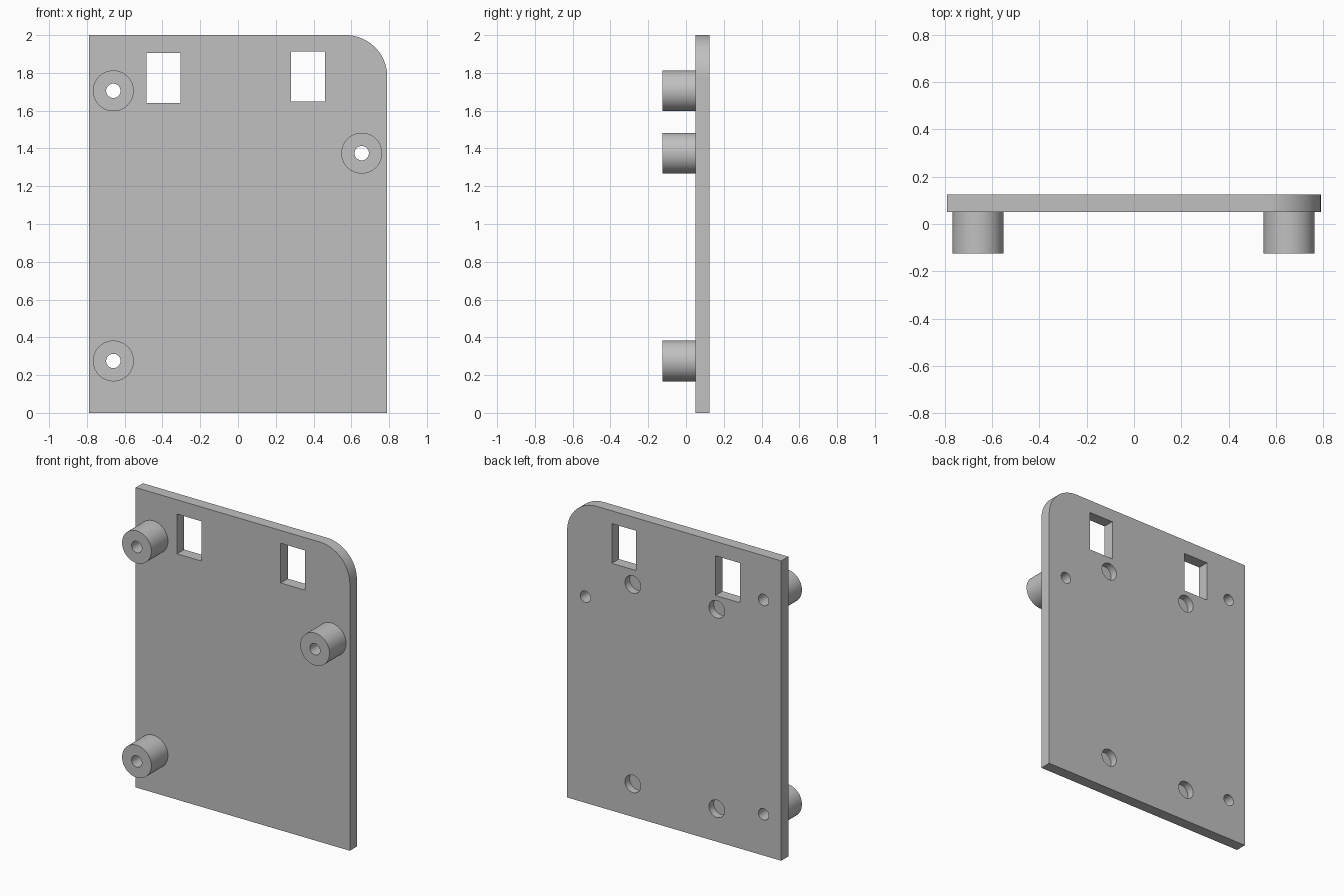
import bpy, bmesh, math
from mathutils import Matrix, Vector

if "Cube" in bpy.data.objects:
    bpy.data.objects.remove(bpy.data.objects["Cube"], do_unlink=True)

FRONT, FACE, BACK = -0.125, 0.05, 0.125
HALF_WIDTH, HEIGHT = 0.79, 2.0
POSTS = [(-0.66, 1.705), (-0.66, 0.275), (0.655, 1.375)]
POCKETS = [(x, z) for x in (-0.315, 0.305) for z in (0.22, 1.55)]
WINDOWS = [(-0.395, 1.772), (0.37, 1.782)]

grey = bpy.data.materials.new("plain grey")
grey.use_nodes = True
grey.diffuse_color = (0.53, 0.53, 0.53, 1)
grey.node_tree.nodes["Principled BSDF"].inputs["Base Color"].default_value = grey.diffuse_color


def add_box(bm, x, z, width, height, y0, y1):
    centre = Matrix.Translation((x, (y0 + y1) / 2, z))
    size = Matrix.Diagonal((width, y1 - y0, height, 1))
    bmesh.ops.create_cube(bm, size=1, matrix=centre @ size)


def add_cylinder(bm, x, z, radius, y0, y1):
    matrix = Matrix.Translation((x, (y0 + y1) / 2, z)) @ Matrix.Rotation(math.pi / 2, 4, "X")
    bmesh.ops.create_cone(bm, cap_ends=True, segments=64, radius1=radius,
                          radius2=radius, depth=y1 - y0, matrix=matrix)


def make_object(name, bm):
    mesh = bpy.data.meshes.new(name)
    bmesh.ops.recalc_face_normals(bm, faces=bm.faces)
    bm.to_mesh(mesh)
    bm.free()
    mesh.materials.append(grey)
    obj = bpy.data.objects.new(name, mesh)
    bpy.context.collection.objects.link(obj)
    return obj


def combine(target, tool, operation):
    mod = target.modifiers.new(operation, "BOOLEAN")
    mod.operation, mod.solver, mod.object = operation, "EXACT", tool
    bpy.context.view_layer.objects.active = target
    bpy.ops.object.modifier_apply(modifier=mod.name)
    bpy.data.objects.remove(tool, do_unlink=True)


# Plate with one rounded top corner
bm = bmesh.new()
add_box(bm, 0, HEIGHT / 2, 2 * HALF_WIDTH, HEIGHT, FACE, BACK)
corner = [e for e in bm.edges
          if all(v.co.x > 0 and v.co.z > 1 for v in e.verts)]
bmesh.ops.bevel(bm, geom=corner, offset=0.22, segments=24, profile=0.5, affect="EDGES")
plate = make_object("mounting_plate", bm)

# Round standoff posts on the front
bm = bmesh.new()
for x, z in POSTS:
    add_cylinder(bm, x, z, 0.108, FRONT, FACE + 0.03)
combine(plate, make_object("standoff_posts", bm), "UNION")

# Screw holes through the posts, blind pockets in the back, and windows
bm = bmesh.new()
for x, z in POSTS:
    add_cylinder(bm, x, z, 0.038, FRONT - 0.1, BACK + 0.1)
for x, z in POCKETS:
    add_cylinder(bm, x, z, 0.058, BACK - 0.05, BACK + 0.1)
for x, z in WINDOWS:
    add_box(bm, x, z, 0.18, 0.265, FACE - 0.1, BACK + 0.1)
cutters = make_object("hole_cutters", bm)
cutters.hide_render = True
combine(plate, cutters, "DIFFERENCE")

# Smooth curved walls, sharp rims
bpy.ops.object.select_all(action="DESELECT")
plate.select_set(True)
bpy.context.view_layer.objects.active = plate
bpy.ops.object.shade_smooth_by_angle(angle=math.radians(30))
